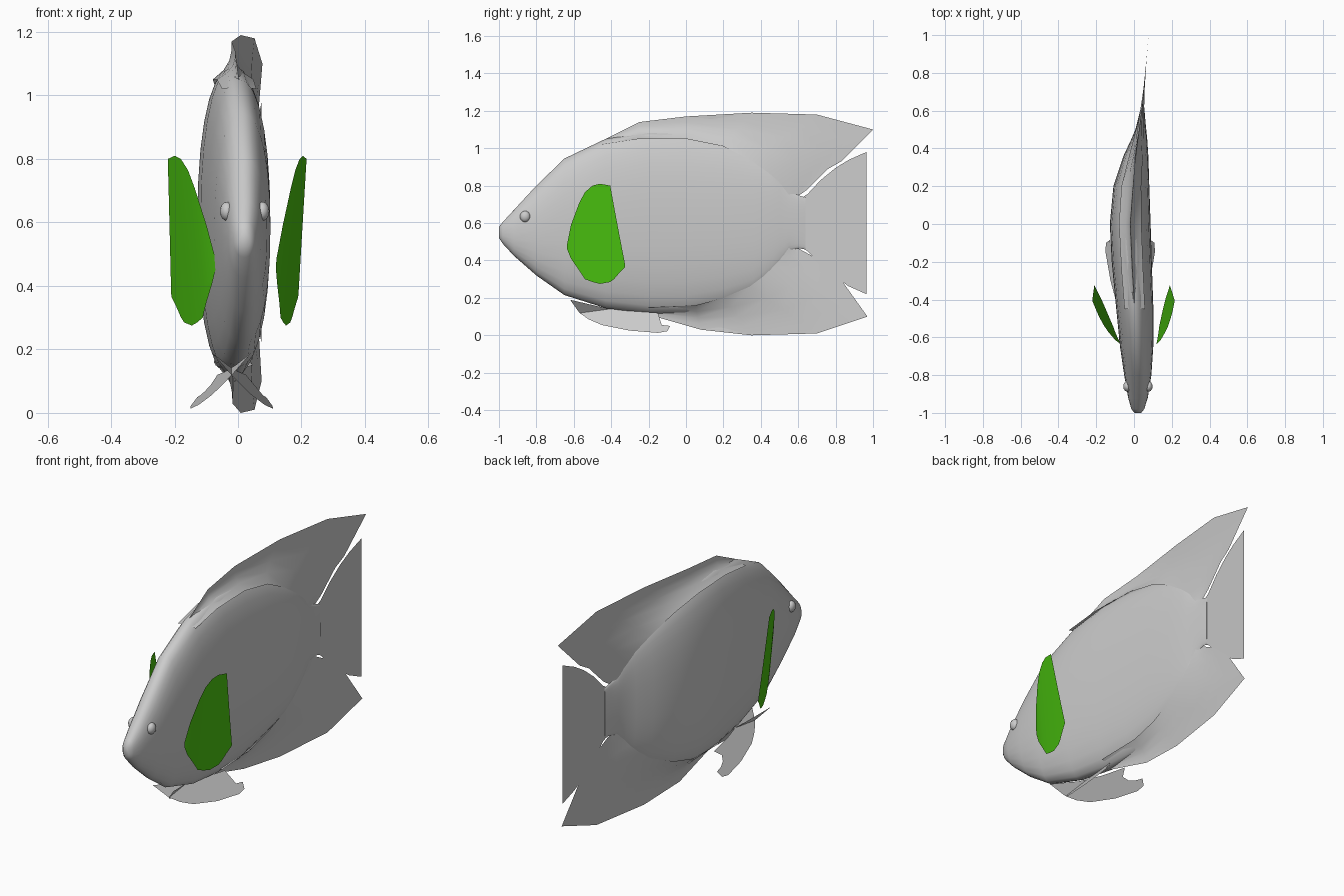
import bpy, bmesh, math

if "Cube" in bpy.data.objects:
    bpy.data.objects.remove(bpy.data.objects["Cube"])


def interp(x, xs, ys):
    if x <= xs[0]:
        return ys[0]
    for i in range(len(xs) - 1):
        if x <= xs[i + 1]:
            t = (x - xs[i]) / (xs[i + 1] - xs[i])
            return ys[i] + t * (ys[i + 1] - ys[i])
    return ys[-1]


def finish(name, bm, angle=60, mat=None):
    bmesh.ops.recalc_face_normals(bm, faces=bm.faces[:])
    me = bpy.data.meshes.new(name)
    bm.to_mesh(me)
    bm.free()
    ob = bpy.data.objects.new(name, me)
    bpy.context.collection.objects.link(ob)
    if mat:
        me.materials.append(mat)
    bpy.ops.object.select_all(action='DESELECT')
    ob.select_set(True)
    bpy.context.view_layer.objects.active = ob
    bpy.ops.object.shade_smooth_by_angle(angle=math.radians(angle))
    return ob


def grid(rows, name, closed=False, caps=False, **kw):
    bm = bmesh.new()
    vs = [[bm.verts.new(p) for p in r] for r in rows]
    n = len(vs[0])
    for a, b in zip(vs, vs[1:]):
        for j in range(n if closed else n - 1):
            k = (j + 1) % n
            bm.faces.new((a[j], a[k], b[k], b[j]))
    if caps:
        bm.faces.new(vs[0])
        bm.faces.new(vs[-1])
    return finish(name, bm, **kw)


# Body stations: y, bottom z, top z, half width, centre x (body bends sideways)
STATIONS = [
    (-1.0, .52, .58, .018, .02), (-.98, .49, .605, .034, .02),
    (-.92, .425, .67, .052, .021), (-.80, .32, .80, .072, .02),
    (-.65, .215, .945, .088, .014), (-.43, .145, 1.05, .099, .003),
    (-.20, .115, 1.09, .106, -.012), (0, .115, 1.085, .108, -.02),
    (.20, .16, 1.045, .095, -.014), (.36, .225, .97, .066, .01),
    (.45, .31, .90, .042, .028), (.50, .37, .85, .029, .036),
    (.55, .45, .77, .02, .04), (.60, .465, .75, .012, .044),
    (.64, .46, .735, .005, .047), (1.0, 0, 0, .002, .077)]
YS = [s[0] for s in STATIONS]


def cx(y):
    return interp(y, YS, [s[4] for s in STATIONS])


def hw(y):
    return interp(y, YS, [s[3] for s in STATIONS])


# Body loft
SEG = 28
rings = []
for y, lo, hi, w, c in STATIONS[:-1]:
    ring = []
    for i in range(SEG):
        a = 2 * math.pi * i / SEG
        ca, sa = math.cos(a), math.sin(a)
        ring.append((c + w * math.copysign(abs(ca) ** .9, ca), y,
                     (lo + hi) / 2 + (hi - lo) / 2 * math.copysign(abs(sa) ** .9, sa)))
    rings.append(ring)
grid(rings, "body", closed=True, caps=True)


# Dorsal and anal fins: wedges that thin out from the body to the outer edge
def wedge_fin(name, outer, base):
    rows = []
    for (oy, oz), (by, bz) in zip(outer, base):
        row = []
        for i in range(-4, 5):
            s = i / 4
            t = abs(s)
            y, z = oy + (by - oy) * t, oz + (bz - oz) * t
            row.append((cx(y) + math.copysign(.55 * hw(by) * t ** 3, s), y, z))
        rows.append(row)
    grid(rows, name)


wedge_fin("dorsal_fin",
          [(-.45, 1.04), (-.25, 1.14), (0, 1.17), (.35, 1.19), (.7, 1.18),
           (1, 1.1), (.83, .93), (.76, .89), (.65, .78), (.6, .745)],
          [(-.45, 1.02), (-.25, 1.05), (0, 1.05), (.2, 1.01), (.34, .94),
           (.44, .87), (.49, .8), (.52, .77), (.54, .74), (.56, .72)])
wedge_fin("anal_fin",
          [(-.2, .11), (.08, .03), (.35, 0), (.7, .01),
           (.97, .1), (.82, .31), (.7, .41), (.6, .465)],
          [(-.2, .15), (.05, .16), (.2, .2), (.34, .26),
           (.42, .32), (.47, .37), (.51, .43), (.55, .48)])

# Tail fin: flat sheet
tail = [(.61, .47, .73), (.65, .45, .755), (.72, .375, .83), (.8, .31, .895),
        (.87, .262, .938), (.965, .22, .98)]
grid([[(cx(y), y, a + (b - a) * i / 4) for i in range(5)] for y, a, b in tail], "tail_fin")


# Side fins given as lower/upper z at each y, with x as a function of y and z
def sheet_fin(name, spans, fx, mat=None):
    grid([[(fx(y, z), y, z) for z in (lo + (hi - lo) * i / 8 for i in range(9))]
          for y, lo, hi in spans], name, mat=mat)


green = bpy.data.materials.new("green")
green.diffuse_color = (.07, .55, .005, 1)
green.use_nodes = True
green.node_tree.nodes["Principled BSDF"].inputs["Base Color"].default_value = green.diffuse_color
PECTORAL = [(-.635, .46, .49), (-.615, .41, .59), (-.57, .345, .71), (-.54, .30, .765),
            (-.50, .285, .80), (-.46, .275, .81), (-.405, .285, .80),
            (-.385, .30, .69), (-.355, .335, .53), (-.325, .365, .375)]
for side, root, reach in ((-1, .06, .15), (1, .11, .08)):
    label = "right" if side > 0 else "left"

    def pectoral_x(y, z):
        t = max(0, (y + .635) / .31)
        return side * (root + reach * t ** .8 + .1 * (z - .37))

    sheet_fin("pectoral_fin_" + label, PECTORAL, pectoral_x, green)

    # Pelvic fin: splayed outline with a hooked tip
    outline = [(-.62, .19), (-.57, .12), (-.52, .085), (-.45, .055), (-.3, .025), (-.15, .013),
               (-.1, .022), (-.085, .05), (-.13, .055), (-.17, .068), (-.19, .09), (-.15, .12),
               (-.3, .13), (-.45, .15)]
    bm = bmesh.new()
    verts = [bm.verts.new((-.02 + side * (.8 * (.135 - z) + .11 * (y + .45)), y, z))
             for y, z in outline]
    bmesh.ops.triangulate(bm, faces=[bm.faces.new(verts)])
    finish("pelvic_fin_" + label, bm)

    # Eye bump
    bpy.ops.mesh.primitive_uv_sphere_add(segments=12, ring_count=8, radius=1,
                                         location=(.021 + side * .056, -.86, .635))
    eye = bpy.context.object
    eye.name = "eye_" + label
    eye.scale = (.022, .028, .03)
    bpy.ops.object.shade_smooth()
